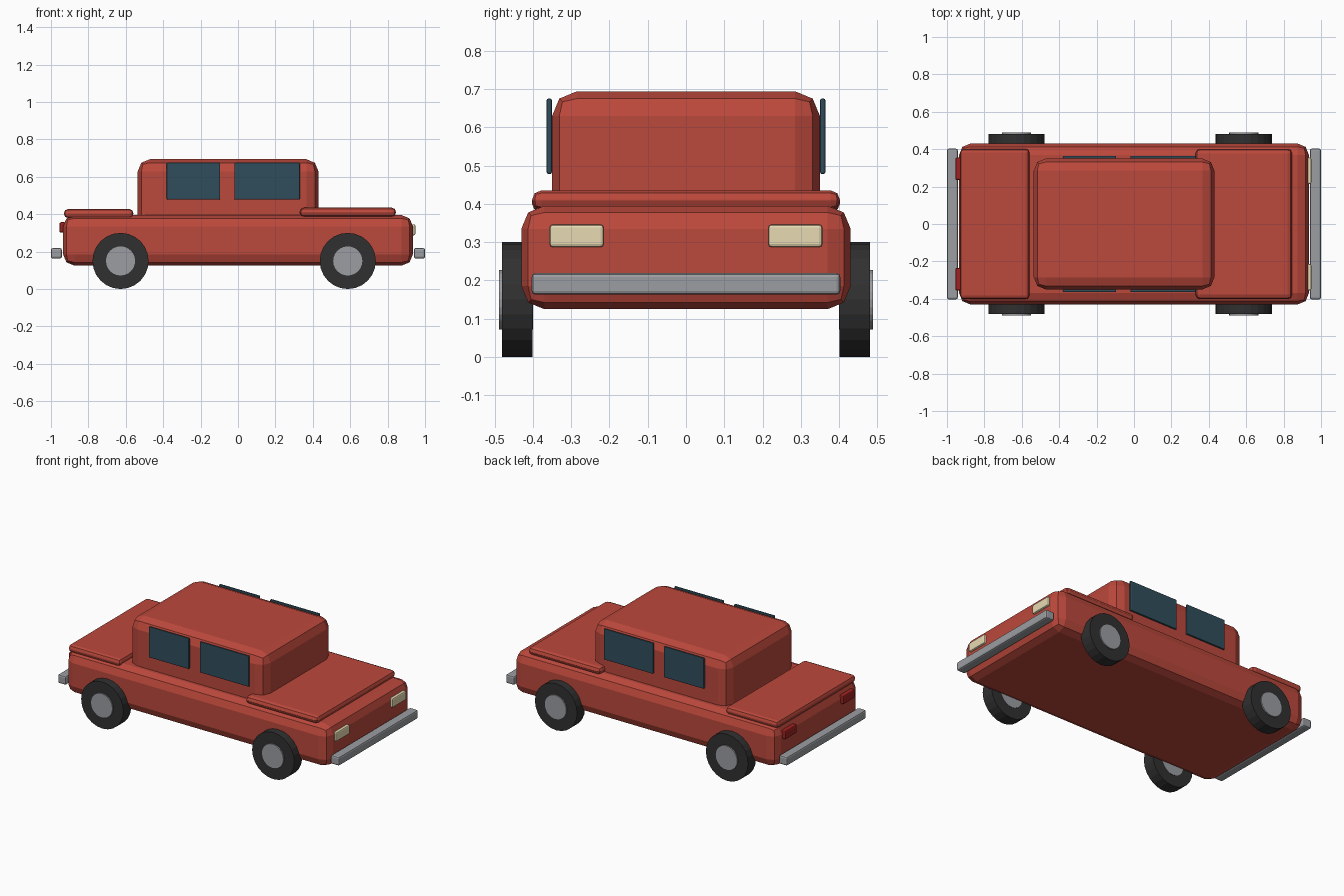
import bpy, bmesh
from math import radians
from mathutils import Matrix

if "Cube" in bpy.data.objects:
    bpy.data.objects.remove(bpy.data.objects["Cube"])


def material(name, r, g, b):
    m = bpy.data.materials.new(name)
    m.diffuse_color = (r, g, b, 1)
    m.use_nodes = True
    m.node_tree.nodes["Principled BSDF"].inputs["Base Color"].default_value = m.diffuse_color
    return m


RED = material("red_paint", 0.50, 0.065, 0.045)
GLASS = material("dark_glass", 0.03, 0.075, 0.105)
RUBBER = material("rubber", 0.03, 0.03, 0.03)
CREAM = material("lamp_cream", 0.80, 0.70, 0.45)
LAMP_RED = material("lamp_red", 0.35, 0.015, 0.015)
STEEL = material("steel", 0.33, 0.34, 0.36)


def finish(bm, name, mat):
    me = bpy.data.meshes.new(name)
    bm.to_mesh(me)
    bm.free()
    me.materials.append(mat)
    ob = bpy.data.objects.new(name, me)
    bpy.context.collection.objects.link(ob)
    return ob


def box(name, x, y, z, bevel, mat, segments=2):
    """Bevelled box from (min, max) ranges."""
    bm = bmesh.new()
    size = [b - a for a, b in (x, y, z)]
    mid = [(a + b) / 2 for a, b in (x, y, z)]
    bmesh.ops.create_cube(bm, size=1, matrix=Matrix.Translation(mid) @ Matrix.Diagonal((*size, 1)))
    ob = finish(bm, name, mat)
    mod = ob.modifiers.new("bevel", 'BEVEL')
    mod.width, mod.segments = bevel, segments
    return ob


def disc(name, x, y, z, radius, depth, mat):
    """Cylinder lying along the y axis."""
    bm = bmesh.new()
    bmesh.ops.create_cone(bm, cap_ends=True, segments=24, radius1=radius, radius2=radius, depth=depth,
                          matrix=Matrix.Translation((x, y, z)) @ Matrix.Rotation(radians(90), 4, 'X'))
    return finish(bm, name, mat)


# Bodywork
box("body", (-0.935, 0.935), (-0.43, 0.43), (0.125, 0.395), 0.06, RED)
box("cabin", (-0.536, 0.43), (-0.35, 0.35), (0.31, 0.694), 0.065, RED)
box("hood", (0.33, 0.845), (-0.402, 0.402), (0.385, 0.435), 0.024, RED)
box("trunk_lid", (-0.93, -0.56), (-0.402, 0.402), (0.38, 0.427), 0.02, RED)

# Bumpers
box("front_bumper", (0.94, 1.0), (-0.403, 0.403), (0.163, 0.219), 0.01, STEEL)
box("rear_bumper", (-1.0, -0.942), (-0.403, 0.403), (0.163, 0.219), 0.01, STEEL)


def span(s, a, b):
    return tuple(sorted((s * a, s * b)))


for s, side in ((-1, "right"), (1, "left")):
    # Lamps
    box(f"headlight_{side}", (0.92, 0.948), span(s, 0.215, 0.356), (0.287, 0.346), 0.008, CREAM)
    box(f"taillight_{side}", (-0.955, -0.92), span(s, 0.235, 0.355), (0.302, 0.357), 0.008, LAMP_RED)
    # Side windows
    for part, x in (("rear", (-0.381, -0.095)), ("front", (-0.019, 0.331))):
        box(f"{part}_window_{side}", x, span(s, 0.35, 0.364), (0.478, 0.675), 0.005, GLASS)
    # Wheels
    for part, x in (("rear", -0.628), ("front", 0.587)):
        disc(f"{part}_tyre_{side}", x, s * 0.441, 0.15, 0.15, 0.08, RUBBER)
        disc(f"{part}_hub_{side}", x, s * 0.444, 0.15, 0.078, 0.09, STEEL)
